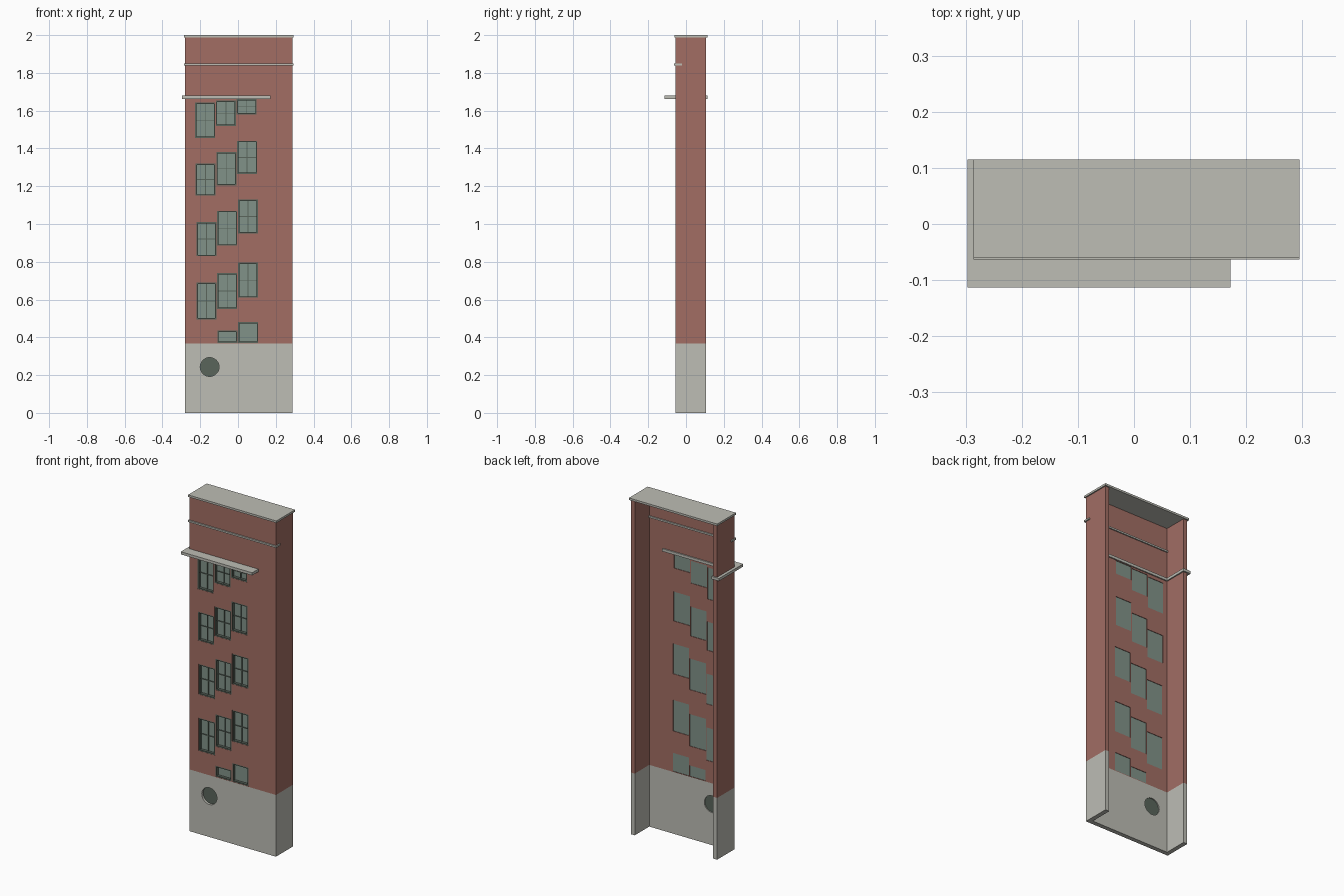
import bpy
import bmesh
from mathutils import Matrix, Vector

cube = bpy.data.objects.get("Cube")
if cube:
    bpy.data.objects.remove(cube, do_unlink=True)


def material(name, rgb):
    m = bpy.data.materials.new(name)
    m.use_nodes = True
    m.diffuse_color = (*rgb, 1)
    m.node_tree.nodes["Principled BSDF"].inputs["Base Color"].default_value = (*rgb, 1)
    return m


STONE = material("pale stone", (0.51, 0.51, 0.46))
BRICK = material("red brick", (0.36, 0.155, 0.127))
GLASS = material("green grey glass", (0.22, 0.29, 0.25))
FRAME = material("dark frame", (0.10, 0.13, 0.105))


def make(name, bm, mat):
    bmesh.ops.recalc_face_normals(bm, faces=bm.faces)
    mesh = bpy.data.meshes.new(name)
    bm.to_mesh(mesh)
    bm.free()
    mesh.materials.append(mat)
    ob = bpy.data.objects.new(name, mesh)
    bpy.context.collection.objects.link(ob)
    return ob


def add_box(bm, x0, x1, y0, y1, z0, z1):
    centre = Vector((x0 + x1, y0 + y1, z0 + z1)) / 2
    size = Matrix.Diagonal((x1 - x0, y1 - y0, z1 - z0, 1))
    bmesh.ops.create_cube(bm, size=1, matrix=Matrix.Translation(centre) @ size)


def box(name, mat, *bounds):
    bm = bmesh.new()
    add_box(bm, *bounds)
    return make(name, bm, mat)


def prism(name, mat, outline, z0, z1):
    bm = bmesh.new()
    face = bm.faces.new([bm.verts.new((x, y, z0)) for x, y in outline])
    top = bmesh.ops.extrude_face_region(bm, geom=[face])["geom"]
    bmesh.ops.translate(bm, verts=[v for v in top if isinstance(v, bmesh.types.BMVert)],
                        vec=(0, 0, z1 - z0))
    return make(name, bm, mat)


def disc(bm, x, z, radius, y0, y1):
    place = Matrix.Translation((x, (y0 + y1) / 2, z)) @ Matrix.Rotation(1.5708, 4, "X")
    bmesh.ops.create_cone(bm, cap_ends=True, segments=32, radius1=radius,
                          radius2=radius, depth=y1 - y0, matrix=place)


def cut(target, cutter):
    mod = target.modifiers.new("openings", "BOOLEAN")
    mod.operation = "DIFFERENCE"
    mod.solver = "EXACT"
    mod.object = cutter
    bpy.context.view_layer.objects.active = target
    bpy.ops.object.modifier_apply(modifier=mod.name)
    bpy.data.objects.remove(cutter, do_unlink=True)


# Extents of the U-shaped shell, open at the back
L, R, F, B, T = -0.28, 0.288, -0.055, 0.107, 0.026
INNER = F + T
SPLIT, TOP = 0.367, 1.988
shell = [(L, F), (R, F), (R, B), (R - T, B), (R - T, INNER),
         (L + T, INNER), (L + T, B), (L, B)]
base = prism("stone_base", STONE, shell, 0, SPLIT)
wall = prism("brick_walls", BRICK, shell, SPLIT, TOP)

# Stepped windows: row shift, then (bottom, top) for each column
columns = (-0.170, -0.060, 0.050)
rows = [
    (0.004, (None, (0.37, 0.435), (0.37, 0.48))),
    (0.003, ((0.495, 0.69), (0.55, 0.74), (0.61, 0.795))),
    (0.003, ((0.83, 1.01), (0.885, 1.07), (0.95, 1.13))),
    (-0.002, ((1.15, 1.32), (1.205, 1.38), (1.265, 1.44))),
    (-0.004, ((1.455, 1.643), (1.52, 1.653), (1.58, 1.661))),
]
HALF, RIM, BAR = 0.053, 0.007, 0.002
openings = bmesh.new()
for r, (shift, spans) in enumerate(rows):
    for c, span in enumerate(spans):
        if not span:
            continue
        x, (z0, z1) = columns[c] + shift, span
        x0, x1, zc = x - HALF, x + HALF, (z0 + z1) / 2
        add_box(openings, x0, x1, F - 0.05, INNER + 0.05, z0, z1)
        tag = f"{r + 1}_{c + 1}"
        box("window_glass_" + tag, GLASS, x0, x1, -0.038, -0.032, z0, z1)
        # Lining and glazing bars
        bm = bmesh.new()
        for a, b in ((x0, x0 + RIM), (x1 - RIM, x1)):
            add_box(bm, a, b, F + 0.001, -0.036, z0, z1)
        for a, b in ((z0, z0 + RIM), (z1 - RIM, z1)):
            add_box(bm, x0 + RIM, x1 - RIM, F + 0.001, -0.036, a, b)
        if r > 0:
            add_box(bm, x - BAR, x + BAR, -0.043, -0.037, z0 + RIM, z1 - RIM)
            add_box(bm, x0 + RIM, x1 - RIM, -0.043, -0.037, zc - BAR, zc + BAR)
        make("window_frame_" + tag, bm, FRAME)
cut(wall, make("window_cutter", openings, BRICK))

# Round window in the base
PX, PZ, PR = -0.15, 0.243, 0.05
hole = bmesh.new()
disc(hole, PX, PZ, PR, F - 0.05, INNER + 0.05)
cut(base, make("round_cutter", hole, STONE))
pane = bmesh.new()
disc(pane, PX, PZ, PR, -0.041, -0.035)
make("round_window", pane, FRAME)

# Roof cap, string course and the ledge that turns the corner
box("roof_cap", STONE, -0.286, 0.295, -0.061, 0.115, TOP, 2)
box("string_course", STONE, -0.286, 0.295, -0.063, -0.022, 1.84, 1.85)
prism("corner_ledge", STONE,
      [(-0.297, -0.113), (0.172, -0.113), (0.172, -0.022), (-0.247, -0.022),
       (-0.247, 0.115), (-0.297, 0.115)], 1.663, 1.679)
